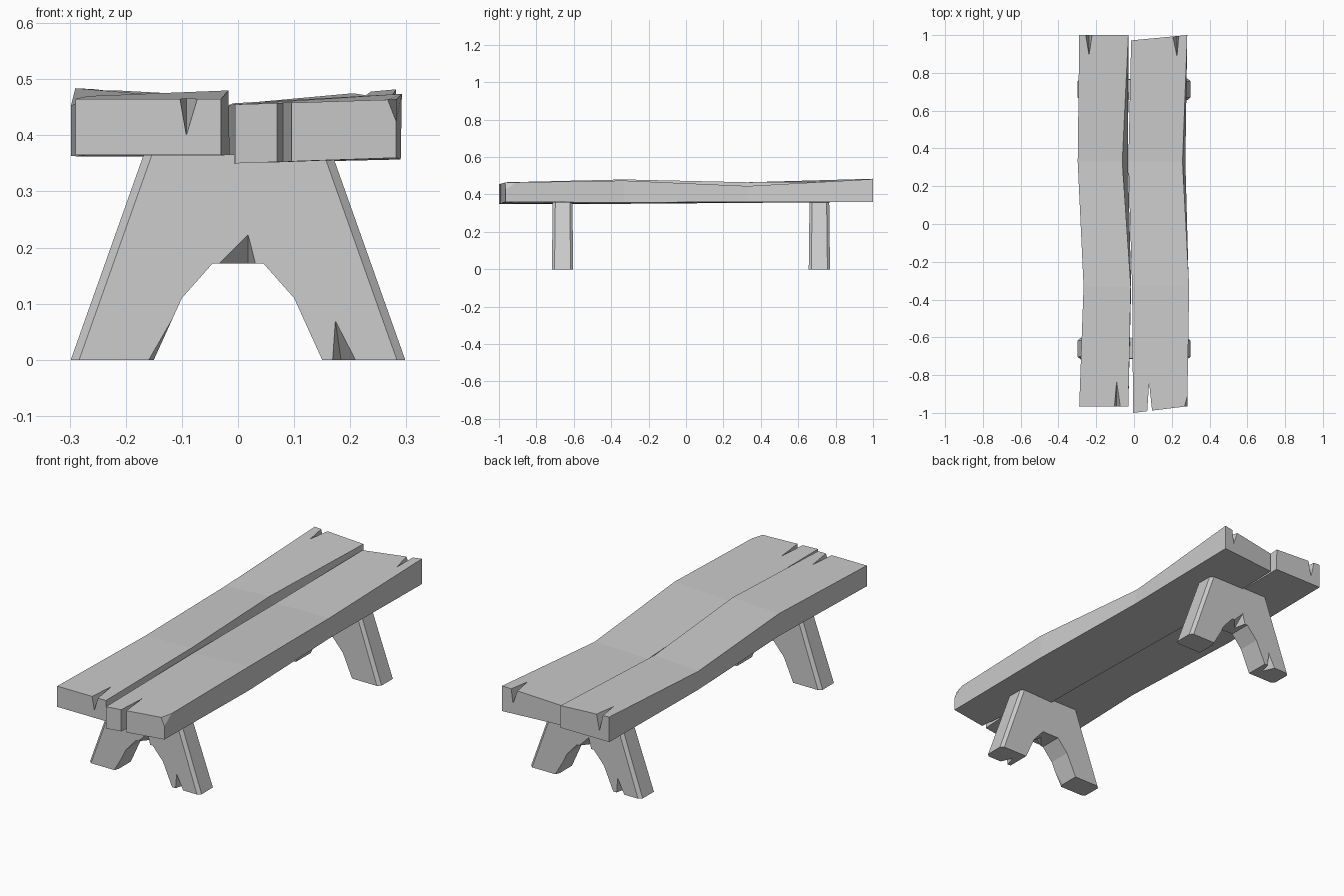
import bpy, bmesh, math
from mathutils import Vector

if "Cube" in bpy.data.objects:
    bpy.data.objects.remove(bpy.data.objects["Cube"])


def add_object(name, bm):
    bmesh.ops.recalc_face_normals(bm, faces=bm.faces)
    mesh = bpy.data.meshes.new(name)
    bm.to_mesh(mesh)
    bm.free()
    obj = bpy.data.objects.new(name, mesh)
    bpy.context.collection.objects.link(obj)
    return obj


def cut(obj, points):
    """Subtract the convex hull of a few points: one split in the wood."""
    bm = bmesh.new()
    for p in points:
        bm.verts.new(p)
    bmesh.ops.convex_hull(bm, input=bm.verts)
    cutter = add_object("cutter", bm)
    cutter.hide_render = True
    mod = obj.modifiers.new("split", 'BOOLEAN')
    mod.operation, mod.solver, mod.object = 'DIFFERENCE', 'EXACT', cutter
    dg = bpy.context.evaluated_depsgraph_get()
    mesh = bpy.data.meshes.new_from_object(obj.evaluated_get(dg))
    obj.modifiers.clear()
    obj.data = mesh
    bpy.data.objects.remove(cutter)


def end_split(obj, x0, x1, xt, y_end, y_tip, z_low, z_top=0.475):
    """Wedge split in a plank end, tapering downwards and inwards."""
    ye = y_end + math.copysign(0.01, y_end)
    cut(obj, [(x0, ye, z_top), (x1, ye, z_top), (xt, ye, z_low), (xt, y_tip, z_top),
              (x0, ye, z_top + .05), (x1, ye, z_top + .05), (xt, y_tip, z_top + .05)])


def plank(name, stations):
    """Loft of sections: left y, right y, left x, right x, right x below,
    top left z, top right z, bottom left z, bottom right z."""
    bm = bmesh.new()
    rings = []
    for yl, yr, xl, xr, xb, tl, tr, bl, br in stations:
        rings.append([bm.verts.new(p) for p in
                      ((xl, yl, bl), (xb, yr, br), (xr, yr, tr), (xl, yl, tl))])
    for a, b in zip(rings, rings[1:]):
        for i in range(4):
            j = (i + 1) % 4
            bm.faces.new((a[i], a[j], b[j], b[i]))
    bm.faces.new(rings[0])
    bm.faces.new(rings[-1])
    return add_object(name, bm)


# Left seat plank with its end splits
left = plank("left_seat_plank", [
    (-.965, -.965, -.290, -.030, -.030, .465, .465, .365, .365),
    (-.33, -.33, -.267, -.017, -.015, .470, .480, .362, .362),
    (.33, .33, -.298, -.062, -.032, .452, .465, .363, .363),
    (1.0, 1.0, -.290, -.030, -.028, .484, .470, .363, .363)])
end_split(left, -.106, -.068, -.092, -.965, -.815, .395)
end_split(left, -.258, -.220, -.238, 1.0, .885, .395, .485)

# Right seat plank with its end splits
right = plank("right_seat_plank", [
    (-1.0, -.965, -.005, .282, .282, .455, .464, .350, .360),
    (-.33, -.33, -.010, .292, .290, .457, .474, .350, .357),
    (.33, .33, -.030, .257, .272, .440, .445, .355, .360),
    (.972, 1.0, -.015, .282, .282, .455, .482, .360, .360)])
cut(right, [(x, y, z) for z in (.3, .55)
            for x, y in ((.068, -1.02), (.099, -1.02), (.08, -.84))])
end_split(right, .260, .310, .292, -.965, -.865, .390)
end_split(right, .200, .238, .228, 1.0, .870, .400, .480)


def leg(name, y, angle):
    # Splayed trestle profile with arched cut-out
    half = [(.168, .366), (.298, 0), (.150, 0), (.100, .110), (.045, .172)]
    profile = half + [(-x, z) for x, z in reversed(half)]
    bm = bmesh.new()
    rings = [[bm.verts.new((x, s * (.057 - .012 * z), z)) for x, z in profile]
             for s in (-1, 1)]
    n = len(profile)
    for i in range(n):
        j = (i + 1) % n
        bm.faces.new((rings[0][i], rings[0][j], rings[1][j], rings[1][i]))
    for r in rings:
        bm.faces.new(r)
    # Worn outer edges
    outer = [bm.edges.get((r[a], r[b])) for r in rings for a, b in ((0, 1), (n - 2, n - 1))]
    bmesh.ops.bevel(bm, geom=outer, offset=.014, segments=1, affect='EDGES')
    obj = add_object(name, bm)
    # Splits in the arch and the foot, and a chip on the other foot
    f = -.065
    cut(obj, [(.014, f, .160), (.036, f, .160), (.018, f, .232), (.018, .02, .160),
              (-.04, f, .168), (-.04, f, .173)])
    cut(obj, [(.166, f, -.01), (.218, f, -.01), (.172, f, .080), (.185, .01, -.01)])
    cut(obj, [(-.168, f, -.01), (-.095, f, .118), (-.13, f, -.01), (-.145, -.01, -.01)])
    obj.rotation_euler.z = angle
    obj.location.y = y
    return obj


# Trestle legs, the back one turned round
leg("front_leg", -.66, 0)
leg("back_leg", .713, math.pi)
